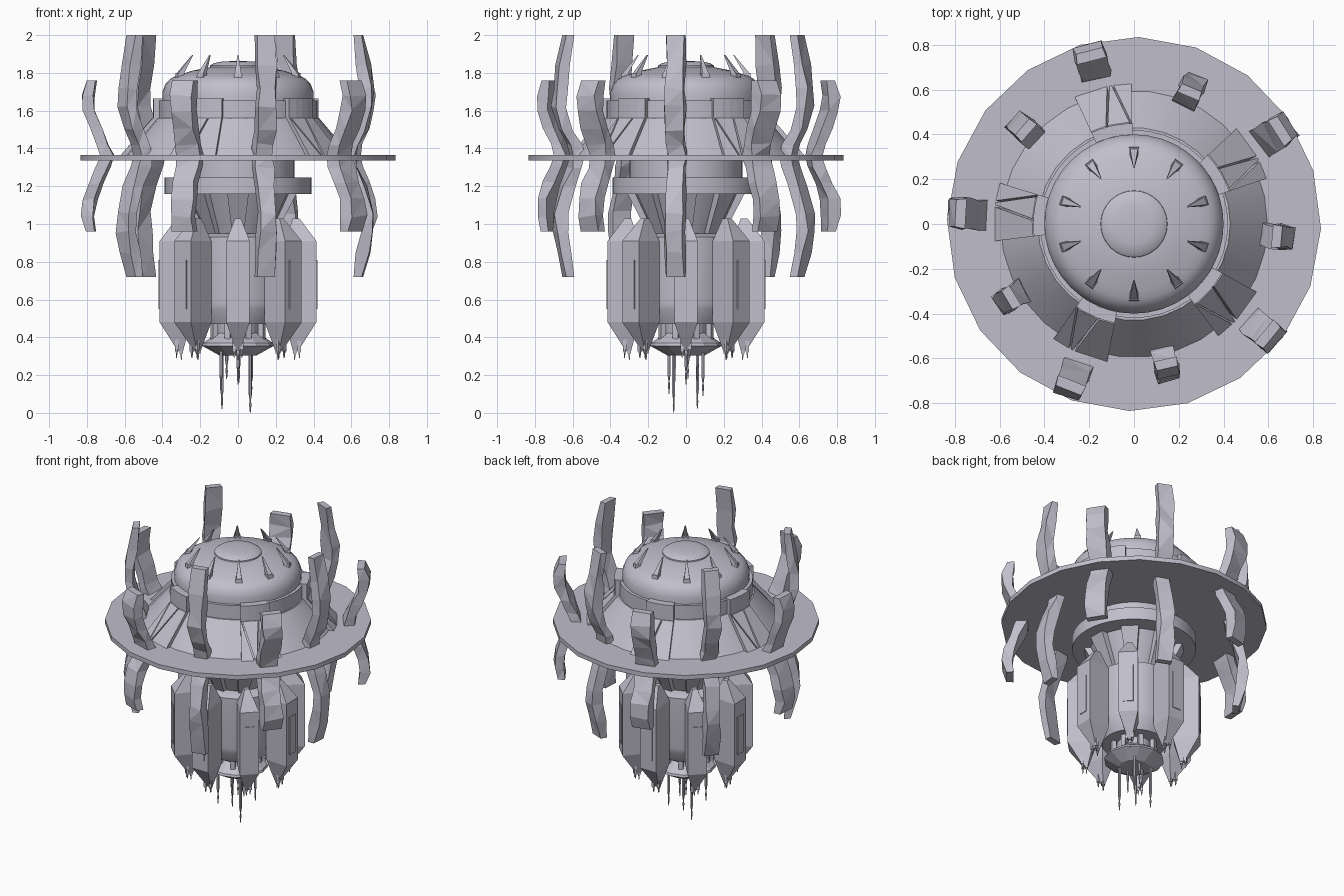
import bpy, bmesh, random
from math import sin, cos, tau, radians
from mathutils import Matrix

random.seed(4)
if "Cube" in bpy.data.objects:
    bpy.data.objects.remove(bpy.data.objects["Cube"])

metal = bpy.data.materials.new("lavender_grey")
metal.use_nodes = True
COLOR = (0.53, 0.52, 0.60, 1)
metal.diffuse_color = COLOR
metal.node_tree.nodes["Principled BSDF"].inputs["Base Color"].default_value = COLOR


def finish(name, bm, smooth=False):
    bmesh.ops.recalc_face_normals(bm, faces=bm.faces)
    mesh = bpy.data.meshes.new(name)
    bm.to_mesh(mesh)
    bm.free()
    mesh.materials.append(metal)
    ob = bpy.data.objects.new(name, mesh)
    bpy.context.collection.objects.link(ob)
    if smooth:
        bpy.ops.object.select_all(action='DESELECT')
        ob.select_set(True)
        bpy.context.view_layer.objects.active = ob
        bpy.ops.object.shade_smooth_by_angle(angle=radians(30))
    return ob


def loft(bm, sections):
    """Skin a stack of equal-length point rings and cap both ends."""
    rings = [[bm.verts.new(p) for p in s] for s in sections]
    n = len(rings[0])
    for a, b in zip(rings, rings[1:]):
        for i in range(n):
            j = (i + 1) % n
            bm.faces.new((a[i], a[j], b[j], b[i]))
    bm.faces.new(rings[0])
    bm.faces.new(rings[-1])


def turned(name, profile, sides=40, turn=0.0, smooth=True):
    """Solid of revolution from (radius, height) pairs."""
    bm = bmesh.new()
    angles = [turn + tau * i / sides for i in range(sides)]
    loft(bm, [[(r * cos(a), r * sin(a), z) for a in angles] for r, z in profile])
    return finish(name, bm, smooth)


def block(z, r_in, r_out, w_in, w_out):
    """Horizontal four-sided section pointing along +x."""
    return [(r_in, -w_in, z), (r_out, -w_out, z), (r_out, w_out, z), (r_in, w_in, z)]


def around(name, builder, count, start=0.0):
    """Build one part per angle, spaced evenly about the axis."""
    for i in range(count):
        bm = bmesh.new()
        builder(bm)
        turn = Matrix.Rotation(radians(start) + tau * i / count, 4, 'Z')
        bmesh.ops.transform(bm, matrix=turn, verts=bm.verts)
        finish(f"{name}_{i + 1}", bm)


# Main disc and the turned body parts
turned("main_disc", [(0.835, 1.335), (0.835, 1.365)], 20, radians(-1.4))
turned("upper_skirt", [(0.60, 1.36), (0.43, 1.56)], 30)
turned("upper_band", [(0.42, 1.55), (0.42, 1.655)], 40)
turned("dome", [(0.40, 1.65), (0.40, 1.70), (0.385, 1.74), (0.36, 1.767), (0.335, 1.782),
                (0.30, 1.793), (0.24, 1.812), (0.15, 1.83)])
turned("dome_cap", [(0.15, 1.825), (0.148, 1.838), (0.13, 1.851), (0.09, 1.859), (0.04, 1.862)], 32)
turned("neck", [(0.30, 1.23), (0.30, 1.35)])
turned("lower_ring", [(0.39, 1.16), (0.39, 1.245)], 40)
turned("lower_cone", [(0.165, 0.93), (0.28, 1.17)], 24)
turned("core_drum", [(0.20, 0.47), (0.245, 0.55), (0.25, 0.58), (0.25, 0.93), (0.2, 0.95)], 32)
turned("core_spindle", [(0.11, 0.38), (0.11, 0.50)], 16)
turned("bottom_saucer", [(0.10, 0.305), (0.19, 0.355), (0.185, 0.37), (0.10, 0.43)], 12, smooth=False)


# Raised band segments and skirt wedges at five stations
def ring_point(r, deg, z):
    return (r * cos(radians(deg)), r * sin(radians(deg)), z)


def band_segment(bm):
    angles = [-12, -6, 0, 6, 12]
    loft(bm, [[ring_point(r, a, z) for r, a in
               [(0.40, a) for a in angles] + [(0.45, a) for a in reversed(angles)]]
              for z in (1.555, 1.665)])


def skirt_wedges(bm):
    # Each piece: inner angle pair, then outer angle pair
    for a0, a1, b0, b1 in ((-12, -11.5, -12, -4.5), (-10.5, 2, -3.7, -3), (3, 12, -2, 12)):
        loft(bm, [[ring_point(0.455 - d, a0, 1.56), ring_point(0.455 - d, a1, 1.56),
                   ring_point(0.63 - d, b1, 1.36), ring_point(0.63 - d, b0, 1.36)]
                  for d in (0, 0.06)])


around("band_segment", band_segment, 5, 31)
around("skirt_wedge", skirt_wedges, 5, 31)


# Dome spikes leaning inward from small feet
def dome_spike(bm):
    loft(bm, [block(1.765, 0.31, 0.345, 0.022, 0.022), block(1.80, 0.305, 0.34, 0.02, 0.02)])
    loft(bm, [block(1.80, 0.305, 0.335, 0.017, 0.017), block(1.895, 0.25, 0.255, 0.003, 0.003)])


around("dome_spike", dome_spike, 10, 18)


# Curved arms passing through the disc: (height, centre radius)
def arm_builder(path, width, thick):
    def build(bm):
        sections = []
        last = len(path) - 1
        for i, (z, r) in enumerate(path):
            t = thick * (0.7 if i in (0, last) else 1.0)
            jitter = 0 if i in (0, last) else 0.009
            sections.append([(x + random.uniform(-jitter, jitter),
                              y + random.uniform(-jitter, jitter),
                              h + random.uniform(-jitter, jitter))
                             for x, y, h in block(z, r - t / 2, r + t / 2, width / 2, width / 2 * 0.9)])
        loft(bm, sections)
        bmesh.ops.triangulate(bm, faces=bm.faces)
    return build


tall_path = [(0.72, 0.64), (0.85, 0.665), (0.96, 0.685), (1.06, 0.685), (1.2, 0.645), (1.3, 0.605),
             (1.36, 0.59), (1.42, 0.605), (1.5, 0.65), (1.62, 0.685), (1.72, 0.685), (1.84, 0.665), (2.0, 0.64)]
short_path = [(0.96, 0.78), (1.04, 0.795), (1.13, 0.79), (1.22, 0.755), (1.3, 0.715), (1.36, 0.695),
              (1.42, 0.715), (1.51, 0.755), (1.6, 0.79), (1.68, 0.795), (1.76, 0.775)]
around("tall_arm", arm_builder(tall_path, 0.105, 0.06), 5, -5)
around("short_arm", arm_builder(short_path, 0.135, 0.066), 5, 32.5)


# Slanted plates over the lower cone
def cone_plate(bm):
    loft(bm, [block(0.94, 0.14, 0.195, 0.03, 0.03), block(1.17, 0.25, 0.315, 0.058, 0.058)])


around("cone_plate", cone_plate, 8)


# Eight armoured fins with face panels and small bottom spikes
def fin(bm):
    loft(bm, [block(0.33, 0.29, 0.32, 0.012, 0.012), block(0.48, 0.25, 0.415, 0.05, 0.062),
              block(0.91, 0.25, 0.415, 0.05, 0.062), block(1.03, 0.29, 0.325, 0.015, 0.015)])
    loft(bm, [block(z, 0.41, 0.42, 0.032, 0.032) for z in (0.55, 0.81)])
    for r, y, low in ((0.30, 0, 0.28), (0.325, 0.02, 0.30), (0.325, -0.02, 0.29)):
        for w0, w1, z0, z1 in ((0.002, 0.005, low, low + 0.035), (0.009, 0.009, low + 0.035, 0.40)):
            loft(bm, [[(r + sx * w, y + sy * w, z) for sx, sy in ((-1, -1), (1, -1), (1, 1), (-1, 1))]
                      for w, z in ((w0, z0), (w1, z1))])


around("fin", fin, 8)


# Short posts between drum and saucer
def post(bm):
    loft(bm, [block(z, 0.12, 0.15, 0.015, 0.015) for z in (0.39, 0.49)])


around("post", post, 8, 22.5)

# Hanging needles of mixed length
needles = [(0.065, -0.065, 0.0), (-0.085, 0.06, 0.02), (0.07, 0.09, 0.09), (-0.09, -0.09, 0.1),
           (-0.06, 0.01, 0.18), (0.0, -0.06, 0.15), (0.005, 0.06, 0.16), (0.0, 0.0, 0.15)]
for i, (x, y, low) in enumerate(needles):
    bm = bmesh.new()
    loft(bm, [[(x + w * cos(tau * k / 6), y + w * sin(tau * k / 6), z) for k in range(6)]
              for w, z in ((0.002, low), (0.006, low + 0.04), (0.004, low + 0.07),
                           (0.009, low + 0.10), (0.009, 0.34))])
    finish(f"needle_{i + 1}", bm)
